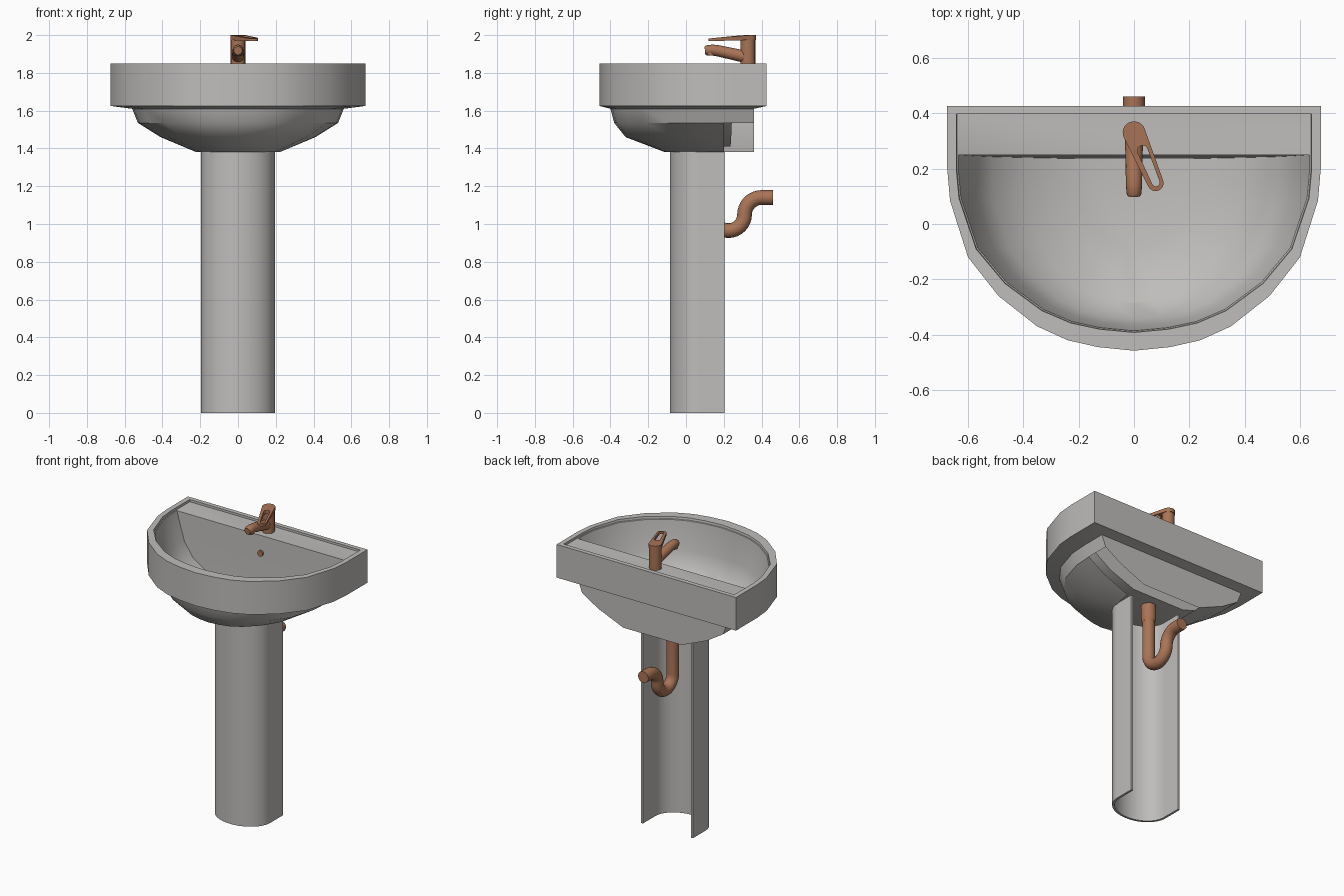
import bpy, bmesh, math

if "Cube" in bpy.data.objects:
    bpy.data.objects.remove(bpy.data.objects["Cube"])

def material(name, rgb):
    m = bpy.data.materials.new(name)
    m.diffuse_color = (*rgb, 1)
    m.use_nodes = True
    m.node_tree.nodes["Principled BSDF"].inputs["Base Color"].default_value = m.diffuse_color
    return m

ceramic = material("grey_ceramic", (0.52, 0.51, 0.495))
copper = material("copper", (0.40, 0.175, 0.095))

def finish(ob, mat, angle=30):
    ob.data.materials.append(mat)
    bpy.ops.object.select_all(action='DESELECT')
    ob.select_set(True)
    bpy.context.view_layer.objects.active = ob
    bpy.ops.object.shade_smooth_by_angle(angle=math.radians(angle))
    return ob

def from_bmesh(name, bm, mat, angle=30, recalc=True):
    if recalc:
        bmesh.ops.recalc_face_normals(bm, faces=bm.faces)
    me = bpy.data.meshes.new(name)
    bm.to_mesh(me)
    bm.free()
    ob = bpy.data.objects.new(name, me)
    bpy.context.collection.objects.link(ob)
    return finish(ob, mat, angle)

def bridge(bm, a, b):
    n = len(a)
    return [bm.faces.new((a[i], a[(i + 1) % n], b[(i + 1) % n], b[i])) for i in range(n)]

def tube(name, pts, radius, mat, radii=None):
    cu = bpy.data.curves.new(name, 'CURVE')
    cu.dimensions = '3D'
    cu.bevel_depth = radius
    cu.bevel_resolution = 6
    cu.use_fill_caps = True
    sp = cu.splines.new('POLY')
    sp.points.add(len(pts) - 1)
    for i, p in enumerate(pts):
        sp.points[i].co = (*p, 1)
        sp.points[i].radius = radii[i] if radii else 1
    ob = bpy.data.objects.new(name, cu)
    bpy.context.collection.objects.link(ob)
    bpy.ops.object.select_all(action='DESELECT')
    ob.select_set(True)
    bpy.context.view_layer.objects.active = ob
    bpy.ops.object.convert(target='MESH')
    return finish(bpy.context.object, mat, 40)

# Basin: D-shaped rings, from the underside up over the rim and down into the bowl
half = [(.675, .427), (.675, .2), (.665, .085), (.60, -.12), (.49, -.26),
        (.35, -.37), (.24, -.42), (.13, -.445), (0, -.458)]
outline = half + [(-x, y) for x, y in half[-2::-1]]

def ring(bm, z, hx, yf, yb, clamp=9, shoulder=None):
    out = []
    for i, (x, y) in enumerate(outline):
        v = min(yf + (y + .458) / .885 * (yb - yf), clamp)
        if shoulder is not None and i in (1, len(outline) - 2):
            v = shoulder
        out.append(bm.verts.new((x / .675 * hx, v, z)))
    return out

bm = bmesh.new()
rings = [ring(bm, *p) for p in (
    (1.38, .22, -.11, .36, 9, .2),
    (1.46, .41, -.32, .36, 9, .2),
    (1.535, .53, -.38, .36, 9, .2),
    (1.61, .56, -.40, .36, 9, .2),
    (1.625, .675, -.458, .427),
    (1.85, .675, -.458, .427),
    (1.85, .642, -.392, .397),
    (1.835, .64, -.39, .397),
    (1.832, .635, -.386, .397, .25),
    (1.64, .575, -.37, .37, .246),
    (1.55, .51, -.345, .34, .243),
    (1.475, .39, -.285, .32, .24),
    (1.41, .20, -.09, .30, .236))]
strips = [bridge(bm, a, b) for a, b in zip(rings, rings[1:])]
bm.faces.new(rings[-1])
bmesh.ops.recalc_face_normals(bm, faces=bm.faces)
# access opening in the right side of the underside
bmesh.ops.delete(bm, geom=[strips[0][0], strips[1][0]], context='FACES')
from_bmesh("basin", bm, ceramic, 32, recalc=False)

# Pedestal: half-round shell open at the back
def shell(a, b):
    arc = [(a * math.cos(math.pi * i / 28), .07 - b * math.sin(math.pi * i / 28)) for i in range(29)]
    return [(a, .205)] + arc + [(-a, .205)]

bm = bmesh.new()
profile = shell(.195, .155) + shell(.18, .14)[::-1]
low, high = ([bm.verts.new((x, y, z)) for x, y in profile] for z in (0, 1.385))
bridge(bm, low, high)
n = len(profile)
for loop in (low, high):
    for i in range(n // 2 - 1):
        bm.faces.new((loop[i], loop[i + 1], loop[n - 2 - i], loop[n - 1 - i]))
from_bmesh("pedestal", bm, ceramic)

# Waste pipe: drop, U bend, then quarter bend to the wall
path = [(0, .14, 1.405)]
path += [(0, .225 - .085 * math.cos(math.pi * i / 16), 1.05 - .085 * math.sin(math.pi * i / 16)) for i in range(17)]
path += [(0, .40 - .09 * math.cos(math.pi * i / 16), 1.05 + .09 * math.sin(math.pi * i / 16)) for i in range(1, 9)]
path += [(0, .46, 1.14)]
tube("waste_pipe", path, .039, copper)
tube("waste_collar", [(0, .14, 1.405), (0, .14, 1.31), (0, .14, 1.29)], .047, copper, [1, 1, .85])

# Tap body, spout and overflow
tube("tap_body", [(0, .328, 1.83), (0, .328, 1.98)], .039, copper)
tube("tap_spout", [(0, .33, 1.882), (0, .17, 1.917), (0, .14, 1.921), (0, .11, 1.919), (0, .10, 1.918)],
     .033, copper, [1, .9, .88, .82, .65])
tube("tap_aerator", [(0, .13, 1.92), (0, .127, 1.893)], .025, copper)
tube("overflow", [(0, .26, 1.715), (0, .235, 1.715)], .02, copper)

# Tap lever: tapered capsule plate with a slot
def capsule(bm, a, ra, b, rb, top):
    base = math.atan2(b[1] - a[1], b[0] - a[0])
    out = []
    for c, r, start in ((a, ra, base + math.pi / 2), (b, rb, base - math.pi / 2)):
        for i in range(13):
            t = start + math.pi * i / 12
            x, y = c[0] + r * math.cos(t), c[1] + r * math.sin(t)
            drop = max(0, .30 - y)
            z = 2.0 - .10 * drop if top else 1.974 - .035 * drop
            out.append(bm.verts.new((x, y, z)))
    return out

bm = bmesh.new()
outer = [capsule(bm, (0, .33), .041, (.078, .148), .029, t) for t in (True, False)]
slot = [capsule(bm, (.031, .265), .019, (.079, .15), .014, t) for t in (True, False)]
bridge(bm, outer[0], outer[1])
bridge(bm, slot[0], slot[1])
bridge(bm, outer[0], slot[0])
bridge(bm, outer[1], slot[1])
from_bmesh("tap_lever", bm, copper)
